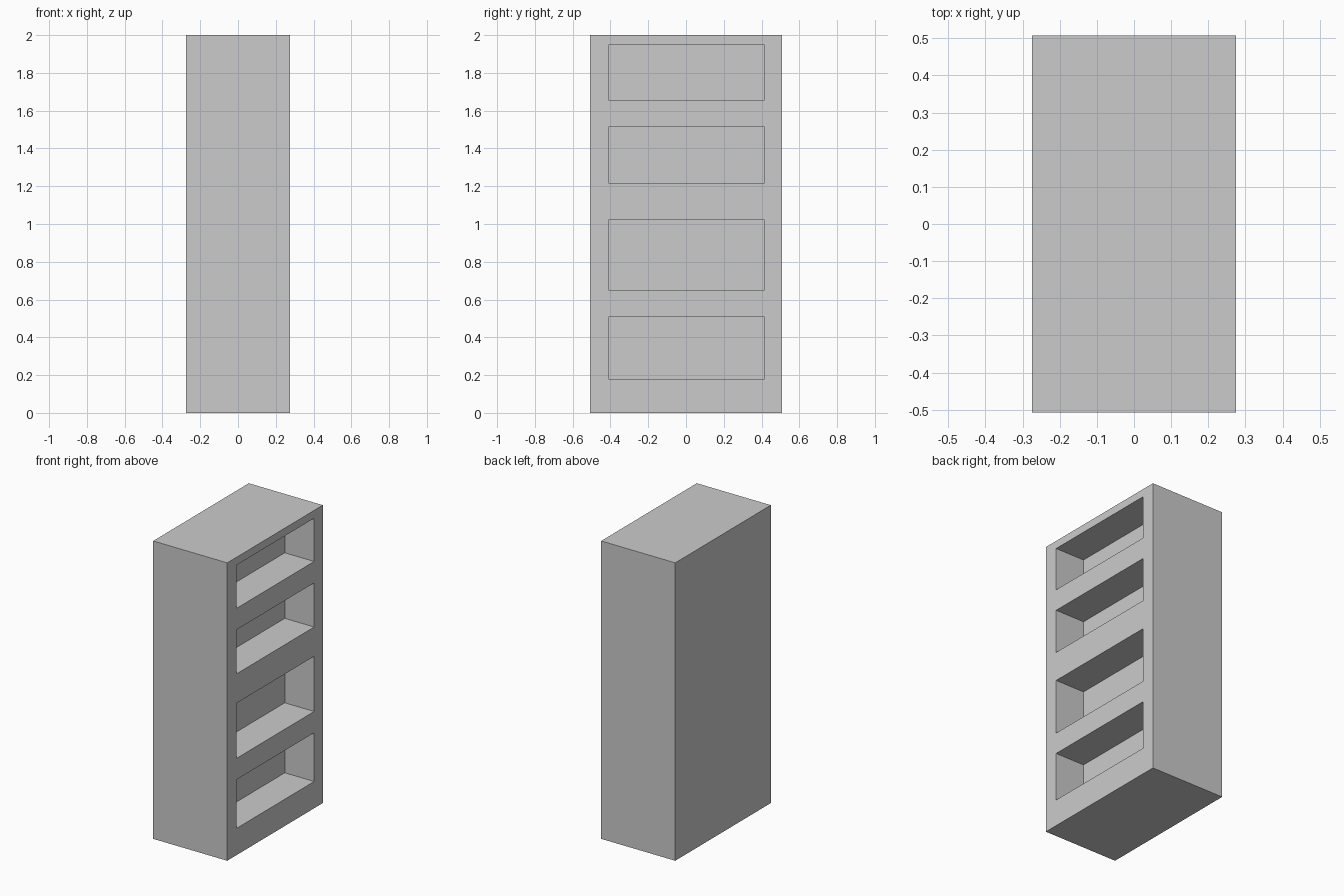
import bpy

if "Cube" in bpy.data.objects:
    bpy.data.objects.remove(bpy.data.objects["Cube"])

WIDTH, LENGTH, HEIGHT = 0.55, 1.014, 2.0
DEPTH = 0.218
Y0, Y1 = -0.41, 0.415
OPENINGS = [(0.18, 0.507), (0.65, 1.02), (1.217, 1.513), (1.657, 1.947)]


def box(name, lo, hi):
    bpy.ops.mesh.primitive_cube_add(size=1, location=[(a + b) / 2 for a, b in zip(lo, hi)])
    ob = bpy.context.object
    ob.name = name
    ob.scale = [b - a for a, b in zip(lo, hi)]
    bpy.ops.object.transform_apply(location=True, rotation=False, scale=True)
    return ob


# Solid cabinet body
cabinet = box("bookcase", (-WIDTH / 2, -LENGTH / 2, 0), (WIDTH / 2, LENGTH / 2, HEIGHT))

# Shelf recesses cut into the right-hand side
for i, (z0, z1) in enumerate(OPENINGS):
    cutter = box(f"shelf_cutter_{i + 1}", (WIDTH / 2 - DEPTH, Y0, z0), (WIDTH / 2 + 0.1, Y1, z1))
    cutter.hide_render = True
    mod = cabinet.modifiers.new(f"shelf_{i + 1}", 'BOOLEAN')
    mod.operation = 'DIFFERENCE'
    mod.solver = 'EXACT'
    mod.object = cutter
    bpy.context.view_layer.objects.active = cabinet
    bpy.ops.object.modifier_apply(modifier=mod.name)
    bpy.data.objects.remove(cutter, do_unlink=True)
